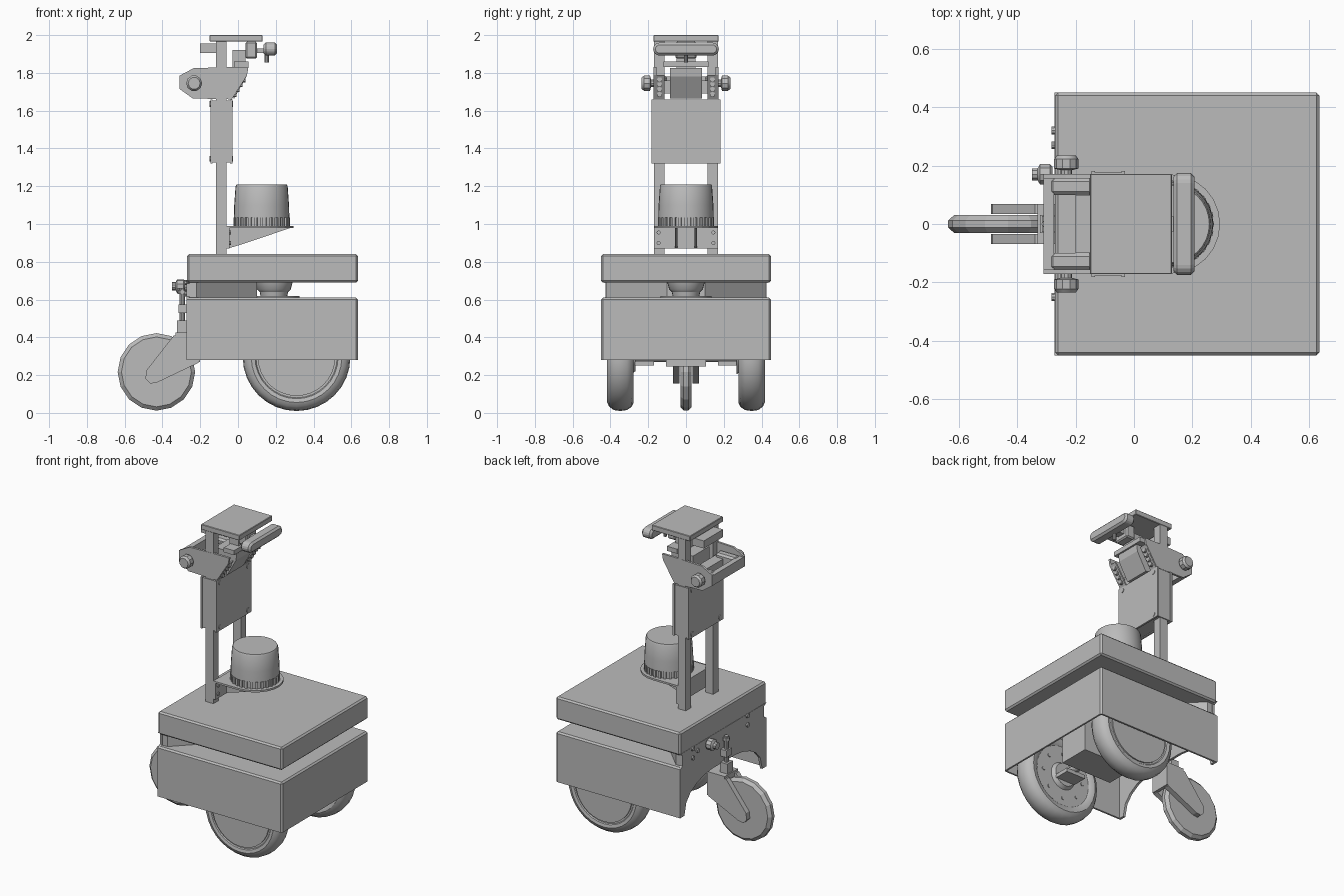
import bpy, bmesh, math
from mathutils import Vector, Matrix

cube = bpy.data.objects.get("Cube")
if cube:
    bpy.data.objects.remove(cube, do_unlink=True)

grey = bpy.data.materials.new("plain_grey")
grey.use_nodes = True
grey.diffuse_color = (0.5, 0.5, 0.5, 1)
grey.node_tree.nodes["Principled BSDF"].inputs["Base Color"].default_value = (0.5, 0.5, 0.5, 1)


def finish(name, bm, bevel=0, smooth=False):
    bmesh.ops.recalc_face_normals(bm, faces=bm.faces[:])
    mesh = bpy.data.meshes.new(name)
    bm.to_mesh(mesh)
    bm.free()
    mesh.materials.append(grey)
    obj = bpy.data.objects.new(name, mesh)
    bpy.context.collection.objects.link(obj)
    if bevel:
        mod = obj.modifiers.new("Bevel", "BEVEL")
        mod.width, mod.segments, mod.limit_method = bevel, 1, "ANGLE"
    if smooth:
        bpy.ops.object.select_all(action="DESELECT")
        obj.select_set(True)
        bpy.context.view_layer.objects.active = obj
        bpy.ops.object.shade_smooth_by_angle(angle=math.radians(32))
    return obj


def box(name, x, y, z, bevel=0, open_sides=()):
    bm = bmesh.new()
    bmesh.ops.create_cube(bm, size=1)
    for v in bm.verts:
        v.co = Vector([(r[0] + r[1]) / 2 + c * (r[1] - r[0]) for r, c in zip((x, y, z), v.co)])
    bm.normal_update()
    gone = [f for f in bm.faces if any(f.normal.dot(Vector(d)) > 0.9 for d in open_sides)]
    bmesh.ops.delete(bm, geom=gone, context="FACES")
    return finish(name, bm, bevel)


def prism(name, points, axis, start, end, bevel=0):
    """Extrude a 2D outline along one axis; the outline uses the other two axes in order."""
    def place(p, h):
        co = list(p)
        co.insert("xyz".index(axis), h)
        return co
    bm = bmesh.new()
    face = bm.faces.new([bm.verts.new(place(p, start)) for p in points])
    out = bmesh.ops.extrude_face_region(bm, geom=[face])
    for v in out["geom"]:
        if isinstance(v, bmesh.types.BMVert):
            v.co["xyz".index(axis)] = end
    return finish(name, bm, bevel)


TURN = {"x": Matrix.Rotation(math.pi / 2, 3, "Y"),
        "y": Matrix.Rotation(-math.pi / 2, 3, "X"), "z": Matrix.Identity(3)}


def lathe(name, profile, centre, axis="z", sides=24, smooth=True):
    """Spin (radius, height) pairs round an axis and cap both ends."""
    bm = bmesh.new()
    rings = []
    for r, h in profile:
        ring = []
        for i in range(sides):
            a = math.tau * i / sides
            ring.append(bm.verts.new(Vector(centre) + TURN[axis] @ Vector((r * math.cos(a), r * math.sin(a), h))))
        rings.append(ring)
    for low, high in zip(rings, rings[1:]):
        for i in range(sides):
            j = (i + 1) % sides
            bm.faces.new((low[i], low[j], high[j], high[i]))
    bm.faces.new(rings[0])
    bm.faces.new(rings[-1])
    return finish(name, bm, smooth=smooth)


SIDES = (("front", -1), ("back", 1))

# Chassis: open-bottomed lower shell, upper tray, rear panel
shell = box("lower_shell", (-0.262, 0.635), (-0.45, 0.45), (0.28, 0.61), 0.01, [(0, 0, -1), (-1, 0, 0)])
wall = shell.modifiers.new("Wall", "SOLIDIFY")
wall.thickness, wall.offset = 0.012, -1
box("upper_tray", (-0.27, 0.635), (-0.45, 0.45), (0.69, 0.84), 0.01)
half = [(0.12, 0.48), (0.2, 0.47), (0.28, 0.445), (0.34, 0.41), (0.385, 0.36), (0.405, 0.28),
        (0.45, 0.28), (0.45, 0.6), (0.425, 0.615), (0.425, 0.685), (0.45, 0.7)]
prism("rear_panel", half + [(-y, z) for y, z in reversed(half)], "x", -0.272, -0.256)
prism("wedge_housing", [(-0.26, -0.42), (-0.22, -0.42), (0.1, -0.1), (0.1, 0.1), (-0.22, 0.42), (-0.26, 0.42)],
      "z", 0.605, 0.695)
lathe("scanner_plate", [(0.135, 0), (0.135, 0.008)], (0.19, 0, 0.61))
lathe("scanner_cone", [(0.07, 0.005), (0.075, 0.03), (0.09, 0.045), (0.1, 0.085)], (0.19, 0, 0.61))
box("drive_housing", (0.1, 0.47), (-0.105, 0.105), (0.245, 0.5))

# Drive wheels, with tapered tyres, recessed rims and hubs
for label, s in SIDES:
    tyre = [(0.2, -0.055), (0.215, -0.066), (0.24, -0.07), (0.262, -0.06), (0.28, -0.035), (0.285, 0),
            (0.28, 0.035), (0.262, 0.06), (0.24, 0.07), (0.22, 0.066), (0.215, 0.06)]
    lathe(label + "_tyre", [(r, h * s) for r, h in tyre], (0.31, 0.347 * s, 0.295), "y", 32)
    lathe(label + "_rim_disc", [(0.205, 0), (0.205, 0.012)], (0.31, 0.347 * s + 0.062 * s - 0.006, 0.295), "y", 32)
    lathe(label + "_hub", [(0.09, -0.012), (0.075, 0.012)], (0.31, 0.28 * s, 0.295), "y")
    lathe(label + "_axle", [(0.025, -0.1), (0.025, 0.1)], (0.31, 0.19 * s, 0.295), "y", 12)
    box(label + "_axle_bracket", (0.24, 0.38), sorted((0.17 * s, 0.27 * s)), (0.25, 0.275))
    for i in range(8):
        a = math.tau * i / 8
        lathe(f"{label}_rim_bolt_{i}", [(0.012, -0.004), (0.012, 0.004)],
              (0.31 + 0.15 * math.cos(a), 0.291 * s, 0.295 + 0.15 * math.sin(a)), "y", 8)

# Caster: faceted wheel, fork and stem
lathe("caster_wheel", [(0.13, -0.03), (0.185, -0.03), (0.205, -0.012), (0.205, 0.012), (0.185, 0.03), (0.13, 0.03)],
      (-0.432, 0, 0.217), "y", 16, False)
fork = [(-0.34, 0.41), (-0.485, 0.225), (-0.49, 0.18), (-0.465, 0.155), (-0.43, 0.16), (-0.21, 0.265), (-0.2, 0.41)]
for label, s in SIDES:
    prism(label + "_fork_plate", fork, "y", 0.034 * s, 0.068 * s)
box("fork_crown", (-0.33, -0.2), (-0.068, 0.068), (0.385, 0.425))
box("fork_bridge", (-0.222, -0.2), (-0.068, 0.068), (0.27, 0.4))
lathe("caster_stem", [(0.014, 0.4), (0.014, 0.66)], (-0.295, 0, 0), "z", 10)
box("stem_lower_block", (-0.322, -0.268), (-0.03, 0.03), (0.42, 0.49))
box("stem_upper_block", (-0.315, -0.268), (-0.028, 0.028), (0.53, 0.575))
lathe("stem_cap", [(0.022, 0.63), (0.022, 0.65)], (-0.295, 0, 0), "z", 6)
lathe("rear_knob", [(0.022, -0.05), (0.022, -0.03), (0.037, -0.022), (0.037, 0.012), (0.028, 0.02)][::-1],
      (-0.3, 0.17, 0.67), "x", 10)
for i, (y, z) in enumerate([(0.32, 0.63), (0.32, 0.69), (0.27, 0.66), (-0.25, 0.63), (-0.25, 0.69)]):
    lathe(f"panel_screw_{i}", [(0.014, -0.006), (0.014, 0.006)], (-0.276, y, z), "x", 10)

# Mast uprights and electronics box
for label, s in SIDES:
    box(label + "_upright", (-0.117, -0.06), sorted((0.115 * s, 0.17 * s)), (0.84, 1.97))
box("electronics_box", (-0.14, -0.036), (-0.176, 0.176), (1.325, 1.655))
for label, x in (("rear", -0.14), ("forward", -0.036)):
    box(label + "_cover", (x - 0.006, x + 0.006), (-0.182, 0.182), (1.32, 1.66))
    for y in (-0.145, 0.145):
        for z in (1.345, 1.635):
            lathe(label + "_cover_screw", [(0.015, -0.01), (0.015, 0.01)], (x, y, z), "x", 10)

# Laser scanner on its bracket
arc = [(0.125 + 0.17 * math.cos(a), 0.17 * math.sin(a)) for a in [math.radians(-90 + 15 * i) for i in range(13)]]
prism("scanner_shelf", [(-0.06, -0.17)] + arc + [(-0.06, 0.17)], "z", 0.978, 0.99)
box("bracket_back", (-0.06, -0.045), (-0.17, 0.17), (0.87, 0.985))
for label, s in SIDES:
    prism(label + "_gusset", [(-0.055, 0.87), (0.02, 0.892), (0.28, 0.98), (-0.055, 0.98)], "y", 0.045 * s, 0.058 * s)
    for z in (0.9, 0.955):
        lathe(label + "_bracket_screw", [(0.011, -0.006), (0.011, 0.006)], (-0.043, 0.145 * s, z), "x", 8)
lathe("scanner_base", [(0.14, 0.99), (0.14, 1.045)], (0.125, 0, 0))
for i in range(28):
    a = math.tau * i / 28
    fin = box(f"base_fin_{i}", (0.13, 0.149), (-0.008, 0.008), (0.99, 1.035))
    fin.location.x, fin.rotation_euler.z = 0.125, a
lathe("laser_scanner", [(0.147, 1.035), (0.145, 1.1), (0.138, 1.2), (0.133, 1.21)], (0.125, 0, 0), "z", 32)

# Tilting head: side plates, knobs, cradle and sloped sensor face
cheek = [(-0.31, 1.785), (-0.31, 1.715), (-0.24, 1.665), (-0.035, 1.66), (0.048, 1.79), (0.055, 1.83),
         (-0.06, 1.83), (-0.235, 1.825)]
slope = [(-0.045, 1.66), (-0.033, 1.66), (0.05, 1.79), (0.038, 1.79)]
for label, s in SIDES:
    prism(label + "_cheek_plate", cheek, "y", 0.156 * s, 0.171 * s)
    lathe(label + "_tilt_knob", [(0.02, 0.168 * s), (0.02, 0.185 * s), (0.042, 0.19 * s), (0.042, 0.222 * s),
                                 (0.032, 0.235 * s)], (-0.232, 0, 1.745), "y", 10)
    box(label + "_cradle_arm", (-0.29, -0.14), sorted((0.1 * s, 0.158 * s)), (1.7, 1.785), 0.012)
    prism(label + "_sensor_strip", slope, "y", 0.115 * s, 0.165 * s)
    for t in (0.2, 0.4, 0.6, 0.8):
        lathe(label + "_strip_screw", [(0.014, -0.012), (0.014, 0.012)],
              (-0.035 + 0.08 * t, 0.14 * s, 1.66 + 0.13 * t), "x", 8)
box("cradle_bar", (-0.31, -0.275), (-0.158, 0.158), (1.715, 1.78))
box("cradle_floor", (-0.2, -0.13), (-0.158, 0.158), (1.69, 1.76))
prism("sensor_body", [(-0.11, 1.69), (-0.02, 1.665), (0.045, 1.78), (0.05, 1.825), (-0.11, 1.825)], "y", -0.085, 0.085)

# Top plate and front camera
box("top_plate", (-0.15, 0.13), (-0.172, 0.172), (1.965, 2.0), 0.003)
for i in range(6):
    for y in (-0.155, 0.155):
        lathe("plate_screw", [(0.005, 1.998), (0.005, 2.0)], (-0.13 + 0.048 * i, y, 0), "z", 6)
box("rear_module", (-0.2, -0.115), (-0.1, 0.1), (1.905, 1.955))
box("camera_pedestal", (-0.028, 0.04), (-0.05, 0.05), (1.82, 1.92))
box("camera_clamp", (0.04, 0.1), (-0.055, 0.055), (1.875, 1.965), 0.008)
prism("clamp_foot", [(-0.02, 1.83), (0.055, 1.83), (0.055, 1.86), (-0.02, 1.86)], "y", -0.12, 0.12)
box("camera_arm", (0.09, 0.15), (-0.025, 0.025), (1.905, 1.93))
ends = [(0.14 * s + 0.034 * math.cos(a), 1.926 + 0.034 * math.sin(a))
        for s, start in ((1, -90), (-1, 90)) for a in [math.radians(start + 22.5 * i) for i in range(9)]]
prism("camera_bar", ends, "x", 0.135, 0.207, 0.012)
lathe("camera_screw", [(0.011, 1.855), (0.011, 1.9)], (0.152, 0, 0), "z", 10)
